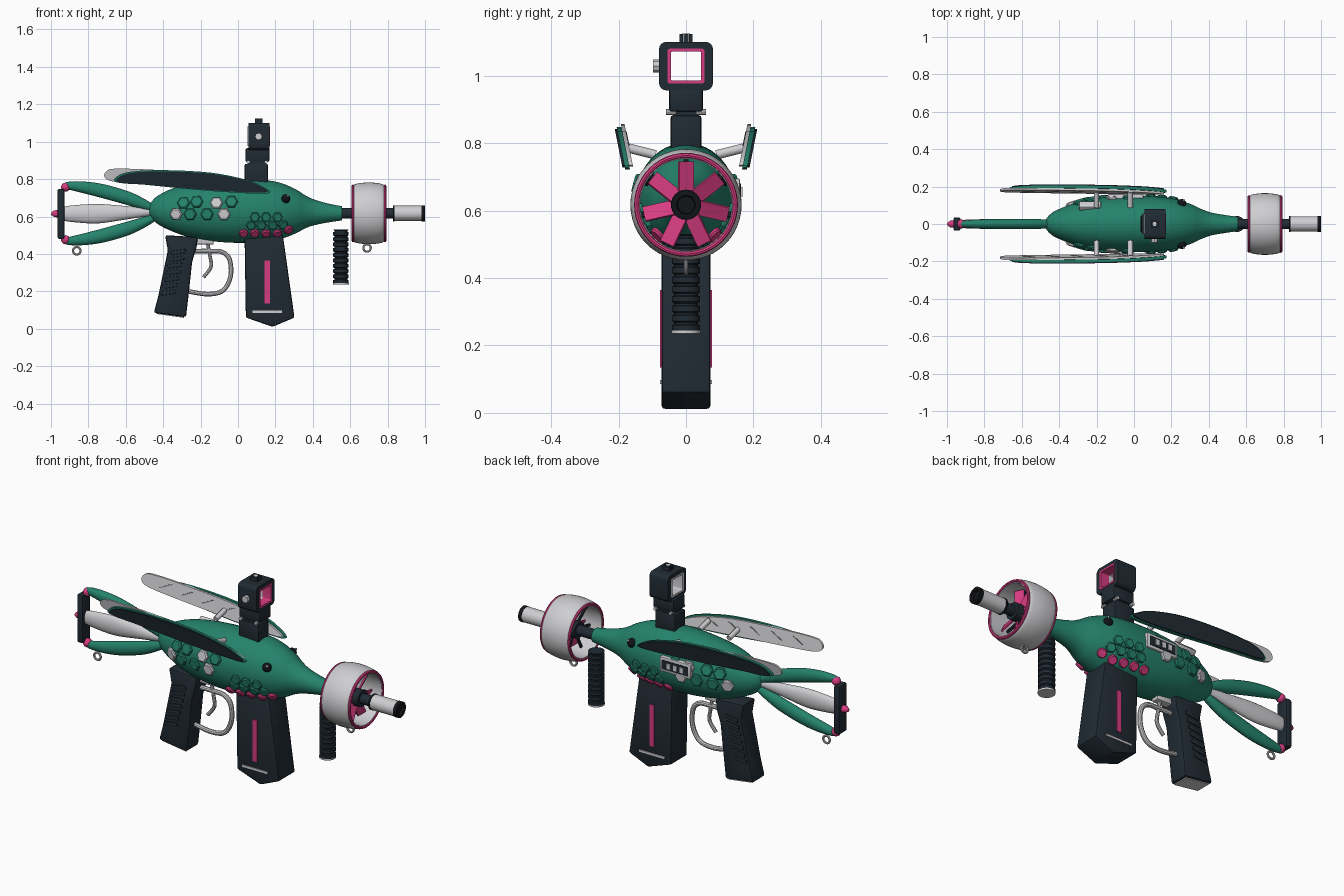
import bpy, bmesh, math
from mathutils import Vector, Matrix

if "Cube" in bpy.data.objects:
    bpy.data.objects.remove(bpy.data.objects["Cube"])


def material(name, r, g, b):
    m = bpy.data.materials.new(name)
    m.diffuse_color = (r, g, b, 1)
    m.use_nodes = True
    m.node_tree.nodes["Principled BSDF"].inputs["Base Color"].default_value = m.diffuse_color
    return m


GREEN = material("feather green", 0.018, 0.225, 0.150)
DARK = material("dark slate", 0.015, 0.024, 0.034)
LIGHT = material("light grey", 0.62, 0.62, 0.64)
PINK = material("hot pink", 0.68, 0.045, 0.22)
BLACK = material("black", 0.006, 0.007, 0.009)
GREY = material("mid grey", 0.22, 0.22, 0.23)


def finish(name, bm, mat, angle=35):
    bmesh.ops.remove_doubles(bm, verts=bm.verts, dist=1e-5)
    bmesh.ops.recalc_face_normals(bm, faces=bm.faces)
    for f in bm.faces:
        f.smooth = True
    for e in bm.edges:
        e.smooth = len(e.link_faces) == 2 and e.calc_face_angle(0) < math.radians(angle)
    me = bpy.data.meshes.new(name)
    bm.to_mesh(me)
    bm.free()
    me.materials.append(mat)
    ob = bpy.data.objects.new(name, me)
    bpy.context.collection.objects.link(ob)
    return ob


def smooth_path(pts, steps=4, closed=False):
    """Catmull-Rom resampling of tuples of any length."""
    n, out = len(pts), []
    for i in range(n if closed else n - 1):
        p = [pts[(i + k) % n] if closed else pts[min(max(i + k, 0), n - 1)] for k in (-1, 0, 1, 2)]
        for s in range(steps):
            t = s / steps
            out.append(tuple(0.5 * (2 * b + (c - a) * t + (2 * a - 5 * b + 4 * c - d) * t * t
                                    + (3 * b - a - 3 * c + d) * t ** 3) for a, b, c, d in zip(*p)))
    return out if closed else out + [tuple(pts[-1])]


def skin(name, rings, mat, closed=False):
    bm = bmesh.new()
    vs = [[bm.verts.new(p) for p in r] for r in rings]
    n = len(vs[0])
    for i in range(len(vs) if closed else len(vs) - 1):
        a, b = vs[i], vs[(i + 1) % len(vs)]
        for j in range(n):
            bm.faces.new((a[j], a[(j + 1) % n], b[(j + 1) % n], b[j]))
    return finish(name, bm, mat)


def lathe(name, profile, base, axis, mat, n=32, closed=False):
    """Revolve (distance, radius) points around an axis."""
    q = Vector(axis).to_track_quat('X', 'Z')
    turn = [2 * math.pi * j / n for j in range(n)]
    return skin(name, [[Vector(base) + q @ Vector((t, r * math.cos(a), r * math.sin(a))) for a in turn]
                       for t, r in profile], mat, closed)


def rod(name, p0, p1, r, mat, n=24):
    d = Vector(p1) - Vector(p0)
    return lathe(name, [(0, 0), (0, r), (d.length, r), (d.length, 0)], p0, d, mat, n)


def loft(name, stations, mat, n=32):
    """Elliptical sections (x, z, half height, half width) along x."""
    return skin(name, [[(x, max(w, 0) * math.cos(2 * math.pi * j / n), z + max(h, 0) * math.sin(2 * math.pi * j / n))
                        for j in range(n)] for x, z, h, w in stations], mat)


def prism(name, pts, y0, y1, mat, bevel=0, tilt=0, matrix=None):
    """Extrude an x-z outline along y."""
    bm = bmesh.new()
    face = bm.faces.new([bm.verts.new((x, y0, z)) for x, z in pts])
    top = bmesh.ops.extrude_face_region(bm, geom=[face])
    for v in top["geom"]:
        if isinstance(v, bmesh.types.BMVert):
            v.co.y = y1
    for v in bm.verts:
        v.co.y += tilt * (v.co.z - 0.72)
    if bevel:
        bmesh.ops.bevel(bm, geom=bm.edges[:], offset=bevel, segments=2, profile=0.5, affect='EDGES')
    if matrix:
        bm.transform(matrix)
    return finish(name, bm, mat)


def box(name, x, y, z, mat, bevel=0, matrix=None):
    return prism(name, [(x[0], z[0]), (x[1], z[0]), (x[1], z[1]), (x[0], z[1])], y[0], y[1], mat, bevel, 0, matrix)


def tube(name, pts, r, mat, closed=False):
    cu = bpy.data.curves.new(name, 'CURVE')
    cu.dimensions, cu.bevel_depth, cu.bevel_resolution, cu.use_fill_caps = '3D', r, 3, True
    sp = cu.splines.new('POLY')
    sp.points.add(len(pts) - 1)
    sp.use_cyclic_u = closed
    for p, c in zip(sp.points, pts):
        p.co = (*c, 1)
    tmp = bpy.data.objects.new(name, cu)
    bm = bmesh.new()
    bm.from_mesh(bpy.data.meshes.new_from_object(tmp))
    bpy.data.objects.remove(tmp)
    return finish(name, bm, mat)


# Bird body and beak
BODY = smooth_path([(-.48, .635, 0, 0), (-.468, .635, .035, .03), (-.43, .635, .075, .065), (-.35, .635, .115, .10),
                    (-.25, .632, .145, .13), (-.1, .63, .166, .147), (.05, .63, .17, .15), (.2, .63, .157, .137),
                    (.3, .628, .122, .108), (.36, .625, .088, .08), (.41, .622, .068, .062), (.48, .619, .051, .049),
                    (.555, .617, .038, .038)]) + [(.555, .617, 0, 0)]
loft("body", BODY, GREEN, 48)


def on_body(x, z, side):
    for a, b in zip(BODY, BODY[1:]):
        if a[0] <= x < b[0]:
            t = (x - a[0]) / (b[0] - a[0])
            _, zc, h, w = (p + (q - p) * t for p, q in zip(a, b))
            s = max(-1, min(1, (z - zc) / h))
            y = w * math.sqrt(1 - s * s)
            slope = (b[2] - a[2]) / (b[0] - a[0])
            return Vector((x, side * y, z)), Vector((-slope, side * y / w ** 2 * h, s)).normalized()


def stud(name, x, z, side, r, mat, n=6, h=0.012):
    p, d = on_body(x, z, side)
    lathe(name, [(-.012, 0), (-.012, r), (h * .5, r), (h, r * .82), (h, 0)], p, d, mat, n)


# Scales and eyes on both flanks
for s in (-1, 1):
    for i, (x, z) in enumerate([(-.29, .672), (-.22, .678), (-.115, .672), (-.035, .678), (-.33, .613),
                                (-.255, .613), (-.165, .613), (-.075, .613)]):
        stud("large_scale", x, z, s, .035, LIGHT if i in (2, 4, 7) else GREEN)
    for x, z in [(.09, .598), (.15, .598), (.21, .598), (.07, .555), (.125, .555), (.185, .555), (.24, .558)]:
        stud("small_scale", x, z, s, .027, GREEN)
    for x in (.03, .09, .15, .21, .27):
        stud("pink_scale", x, .512 if x < .25 else .53, s, .025, PINK, 12)
    p, d = on_body(.255, .695, s)
    ball = [(.024 * math.sin(a), .024 * math.cos(a)) for a in [math.pi * (k / 12 - .5) for k in range(13)]]
    lathe("eye", ball, p, d, BLACK, 20)
    lathe("eye_glint", [(t * .25, r * .25) for t, r in ball], p + d * .02 + Vector((.006, 0, .008)), d, LIGHT, 10)

# Side panel and upper latch on the rear flank
box("panel_frame", (-.14, .05), (.12, .160), (.615, .695), LIGHT, .005)
box("panel_inset", (-.125, .035), (.15, .163), (.63, .68), DARK)
for x in (-.1, -.06, -.02):
    box("panel_mark", (x, x + .022), (.15, .167), (.64, .67), LIGHT)
latch = Matrix.Translation((-.235, .098, .738)) @ Matrix.Rotation(math.radians(-42), 4, 'X')
box("latch", (-.058, .058), (-.022, .022), (-.02, .012), LIGHT, .005, latch)

# Layered wings
WHITE_W = smooth_path([(-.715, .815), (-.70, .845), (-.65, .856), (-.45, .85), (-.15, .828), (.05, .787), (.16, .735),
                       (0, .735), (-.3, .757), (-.55, .775), (-.68, .79)], 4, True)
GREEN_W = smooth_path([(-.665, .795), (-.6, .835), (-.42, .848), (-.15, .835), (.05, .795), (.14, .755), (.172, .728),
                       (.1, .722), (-.1, .733), (-.3, .75), (-.5, .77), (-.62, .778)], 4, True)
DARK_W = [(-.24 + (x + .24) * .97, .781 + (z - .781) * .9) for x, z in GREEN_W]
for s in (-1, 1):
    prism("wing_inner", WHITE_W, s * .155, s * .166, LIGHT, 0, s * .2)
    prism("wing_middle", GREEN_W, s * .166, s * .18, GREEN, 0, s * .2)
    prism("wing_outer", DARK_W, s * .18, s * .187, DARK, 0, s * .2)
    for k in range(5):
        x, z = -.6 + k * .13, .822 - k * .008
        prism("wing_groove", [(x, z - .018), (x + .012, z - .018), (x + .072, z + .012), (x + .06, z + .012)],
              s * .153, s * .157, GREY, 0, s * .2)
    for x in (-.2, -.02):
        rod("wing_peg", (x, s * .09, .765), (x, s * .17, .785), .014, LIGHT, 12)

# Tail feathers and butt plate
TOP = [(-.945, .755, .004, .004), (-.92, .765, .018, .016), (-.84, .758, .03, .024), (-.72, .735, .038, .027),
       (-.58, .695, .037, .027), (-.49, .66, .028, .025), (-.43, .635, .015, .018)]
for name, sign in (("upper_tail_feather", 1), ("lower_tail_feather", -1)):
    loft(name, smooth_path([(x, .617 + sign * (z - .617), h, w) for x, z, h, w in TOP]), GREEN, 20)
loft("middle_tail_feather", smooth_path([(-.945, .615, .035, .018), (-.88, .615, .045, .024), (-.75, .615, .052, .026),
                                         (-.6, .62, .036, .024), (-.45, .625, .018, .018)]), LIGHT, 20)
box("butt_plate", (-.965, -.928), (-.036, .036), (.48, .748), DARK, .01)
for z in (.757, .476):
    lathe("tail_tip", ball, (-.922, 0, z), (1, 0, 0), PINK, 16)
lathe("butt_knob", [(0, 0), (.004, .009), (.018, .018), (.04, .02), (.04, 0)], (-1, 0, .615), (1, 0, 0), PINK, 16)


def loop_ring(x, z):
    tube("hanging_ring", [(x + .02 * math.cos(a), 0, z + .02 * math.sin(a))
                          for a in [k * math.pi / 10 for k in range(20)]], .006, LIGHT, True)


loop_ring(-.862, .417)
loop_ring(.69, .432)

# Pistol grip with ribs
prism("grip", [(-.39, .50), (-.215, .49), (-.222, .43), (-.245, .36), (-.262, .2), (-.278, .062), (-.45, .085),
               (-.425, .18), (-.375, .42)], -.055, .055, DARK, .012)
prism("grip_base", [(-.437, .087), (-.29, .066), (-.29, .058), (-.437, .079)], -.043, .043, LIGHT)
for k in range(7):
    rib = Matrix.Translation((-.318 - k * .009, 0, .41 - k * .036)) @ Matrix.Rotation(math.radians(-8), 4, 'Y')
    box("grip_rib", (-.04, .04), (-.061, .061), (-.011, .011), DARK, .004, rib)

# Trigger and guard
tube("trigger_guard", smooth_path([(-.23, 0, .415), (-.15, 0, .415), (-.085, 0, .41), (-.045, 0, .37), (-.04, 0, .28),
                                   (-.08, 0, .205), (-.16, 0, .185), (-.265, 0, .2)], 6), .013, LIGHT)
tube("trigger", smooth_path([(-.165, 0, .47), (-.15, 0, .39), (-.145, 0, .33), (-.185, 0, .275)], 5), .01, LIGHT)
box("trigger_mount", (-.22, -.13), (-.022, .022), (.45, .5), LIGHT, .006)

# Magazine with trims
prism("magazine", [(.035, .5), (.24, .5), (.302, .06), (.185, .01), (.042, .06)], -.072, .072, DARK, .01)
for s in (-1, 1):
    box("magazine_stripe", (.143, .17), (s * .07, s * .077), (.135, .365), PINK)
    box("magazine_bar", (.078, .235), (s * .07, s * .077), (.085, .097), LIGHT)

# Ribbed foregrip
ribs = [(0, 0), (0, .04)]
for k in range(10):
    ribs += [(.004 + k * .0285, .042), (.02 + k * .0285, .042), (.022 + k * .0285, .035), (.028 + k * .0285, .035)]
lathe("foregrip", ribs + [(.291, .042), (.291, 0)], (.55, 0, .24), (0, 0, 1), DARK, 24)
rod("foregrip_base", (.55, 0, .236), (.55, 0, .244), .043, LIGHT)

# Barrel and muzzle
AX = .617
rod("barrel", (.54, 0, AX), (.85, 0, AX), .028, DARK)
rod("muzzle", (.835, 0, AX), (.985, 0, AX), .041, LIGHT)
rod("muzzle_collar", (.828, 0, AX), (.838, 0, AX), .043, BLACK)
lathe("muzzle_cap", [(0, .025), (0, .043), (.02, .043), (.02, .028), (.006, .025), (.006, 0), (0, 0)],
      (.98, 0, AX), (1, 0, 0), BLACK)

# Ducted fan
duct = smooth_path([(.612, .147), (.63, .157), (.665, .163), (.70, .165), (.735, .163), (.77, .157), (.787, .147)])
lathe("fan_duct", duct + [(.787, .136), (.612, .136)], (0, 0, AX), (1, 0, 0), LIGHT, 48, True)
for x in (.615, .785):
    lathe("duct_trim", [(x + .008 * math.cos(a), .146 + .008 * math.sin(a)) for a in
                        [k * math.pi / 4 for k in range(8)]], (0, 0, AX), (1, 0, 0), PINK, 48, True)
rod("fan_hub", (.655, 0, AX), (.765, 0, AX), .045, DARK)
for k in range(7):
    turn = Matrix.Translation((.72, 0, AX)) @ Matrix.Rotation(2 * math.pi * k / 7, 4, 'X')
    box("fan_blade", (-.004, .004), (-.024, .024), (.04, .128), PINK, 0, turn @ Matrix.Rotation(.5, 4, 'Z'))
    rod("fan_strut", turn @ Vector((-.035, 0, .03)), turn @ Vector((-.035, 0, .14)), .008, DARK, 8)

# Sight tower
box("sight_base", (.035, .16), (-.046, .046), (.77, .882), DARK, .008)
box("sight_neck", (.05, .15), (-.04, .04), (.87, .91), DARK)
box("sight_block", (.04, .168), (-.05, .05), (.893, .965), DARK, .008)
for s in (-1, 1):
    for x in (.055, .15):
        rod("sight_bolt", (x, s * .03, .892), (x, s * .06, .892), .009, LIGHT, 10)


def rounded(hw, hh, r):
    return [(sy * (hw - r) + r * math.cos(a), 1.028 + sz * (hh - r) + r * math.sin(a))
            for q, (sy, sz) in enumerate([(1, 1), (-1, 1), (-1, -1), (1, -1)])
            for a in [math.pi / 2 * (q + k / 4) for k in range(5)]]


def frame(name, x0, x1, outer, inner, mat):
    o, i = rounded(*outer), rounded(*inner)
    skin(name, [[(x, y, z) for y, z in c] for x, c in ((x0, o), (x1, o), (x1, i), (x0, i))], mat, True)


frame("sight_frame", .055, .168, (.08, .072, .022), (.053, .05, .008), DARK)
frame("sight_front_trim", .12, .171, (.055, .052, .008), (.045, .043, .005), PINK)
frame("sight_rear_trim", .052, .12, (.055, .052, .008), (.045, .043, .005), LIGHT)
rod("sight_side_knob", (.11, -.075, 1.028), (.11, -.098, 1.028), .019, LIGHT, 8)
for y in (-.014, 0, .014):
    box("sight_top_ridge", (.09, .13), (y - .005, y + .005), (1.09, 1.123), DARK)
rod("sight_top_screw", (.11, 0, 1.09), (.11, 0, 1.125), .012, LIGHT, 10)
